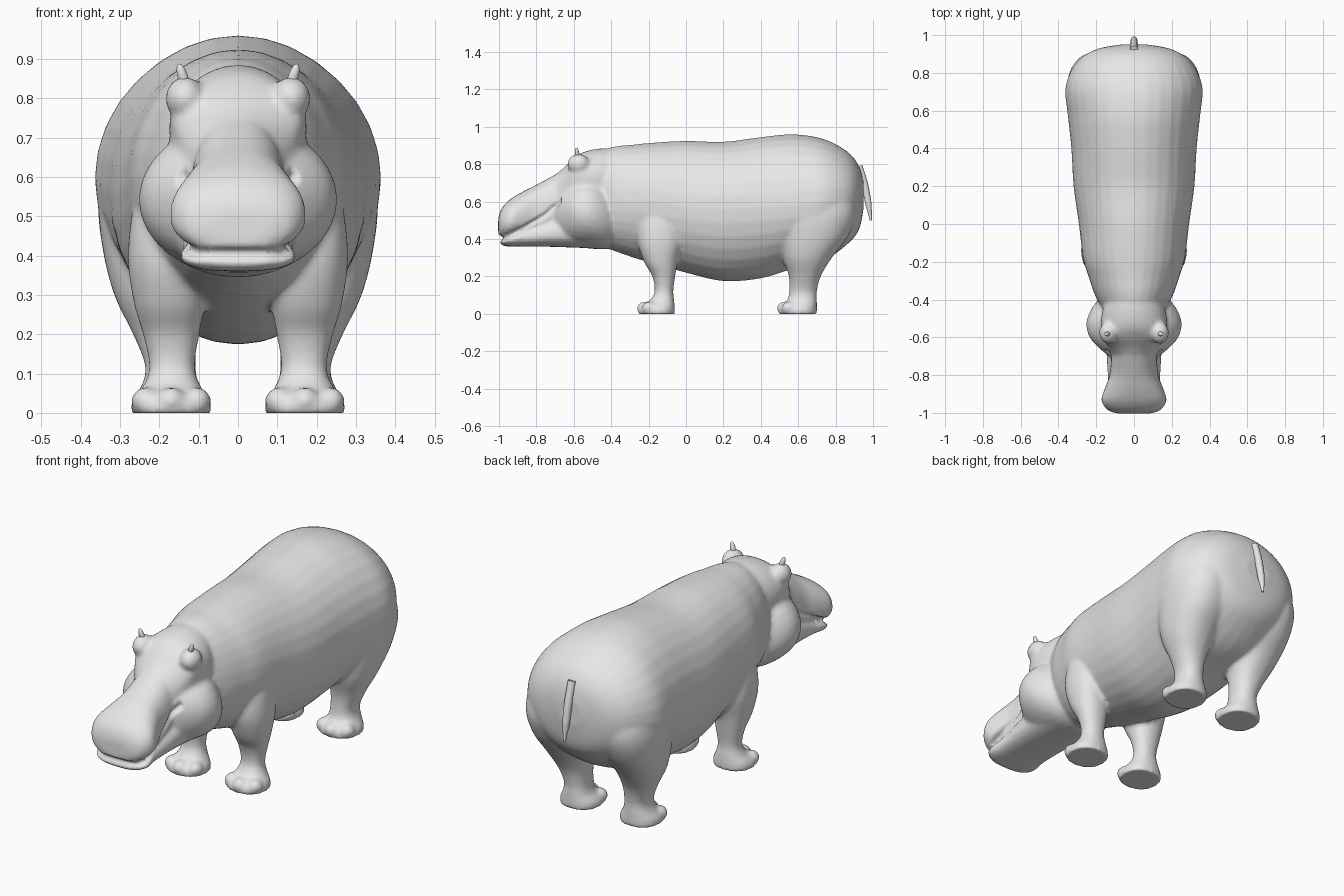
import bpy
import bmesh
from math import cos, sin, pi, copysign
from mathutils import Matrix, Vector

cube = bpy.data.objects.get("Cube")
if cube:
    bpy.data.objects.remove(cube, do_unlink=True)

hide_grey = bpy.data.materials.new("hide_grey")
hide_grey.use_nodes = True
colour = (0.8, 0.8, 0.8, 1)
hide_grey.diffuse_color = colour
hide_grey.node_tree.nodes["Principled BSDF"].inputs["Base Color"].default_value = colour

SIDES = 32


def interpolate_rows(rows, steps=5):
    """Smooth in-between sections passing through every given section."""
    rows = [Vector(r) for r in rows]
    result = []
    for i in range(len(rows) - 1):
        a, b = rows[max(i - 1, 0)], rows[i]
        c, d = rows[i + 1], rows[min(i + 2, len(rows) - 1)]
        for k in range(steps):
            t = k / steps
            result.append(b + (c - a) * t / 2
                          + (a * 2 - b * 5 + c * 4 - d) * t ** 2 / 2
                          + (b * 3 - a - c * 3 + d) * t ** 3 / 2)
    result.append(rows[-1])
    return result


def power(value, exponent):
    return copysign(abs(value) ** exponent, value)


def loft(bm, rows, to_point, squareness=1.0):
    """Skin closed sections: position, centre x, half width, low, middle, high."""
    rings = []
    for pos, centre, half, low, mid, high in interpolate_rows(rows):
        ring = []
        for k in range(SIDES):
            angle = 2 * pi * k / SIDES
            across = centre + half * power(cos(angle), squareness)
            rise = power(sin(angle), squareness)
            along = mid + rise * (high - mid if rise > 0 else mid - low)
            ring.append(bm.verts.new(to_point(across, pos, along)))
        rings.append(ring)
    for lower, upper in zip(rings, rings[1:]):
        for k in range(SIDES):
            n = (k + 1) % SIDES
            bm.faces.new((lower[k], lower[n], upper[n], upper[k]))
    bm.faces.new(rings[0])
    bm.faces.new(rings[-1])


def loft_lengthwise(bm, rows, squareness=1.0):
    rows = [(y, 0, w, low, mid, high) for y, w, low, mid, high in rows]
    loft(bm, rows, lambda x, y, z: (x, y, z), squareness)


def loft_leg(bm, rows, side):
    rows = [(z, x, w, front, (front + back) / 2, back) for z, x, w, front, back in rows]
    loft(bm, rows, lambda x, z, y: (x * side, y, z), 0.9)


def ball(bm, place, size):
    matrix = Matrix.Translation(place) @ Matrix.Diagonal((*size, 1))
    bmesh.ops.create_uvsphere(bm, u_segments=20, v_segments=12, radius=1, matrix=matrix)


def finish(name, bm):
    mesh = bpy.data.meshes.new(name)
    bmesh.ops.recalc_face_normals(bm, faces=bm.faces[:])
    bm.to_mesh(mesh)
    bm.free()
    obj = bpy.data.objects.new(name, mesh)
    bpy.context.collection.objects.link(obj)
    mesh.materials.append(hide_grey)
    mesh.shade_smooth()
    return obj


skin = bmesh.new()

# Barrel trunk from neck to rump
loft_lengthwise(skin, [
    (-.5, .14, .38, .62, .86), (-.38, .205, .335, .6, .895),
    (-.28, .24, .3, .6, .905), (-.18, .27, .27, .6, .915),
    (0, .292, .22, .57, .925), (.2, .32, .175, .56, .92),
    (.4, .332, .19, .57, .945), (.57, .35, .24, .58, .96),
    (.73, .362, .28, .6, .937), (.86, .3, .37, .62, .87),
    (.925, .2, .45, .63, .79), (.95, .07, .57, .64, .7)])

# Heavy jowls
loft_lengthwise(skin, [
    (-.36, .15, .36, .5, .64), (-.44, .22, .345, .52, .72),
    (-.52, .252, .35, .54, .74), (-.6, .235, .36, .55, .72),
    (-.67, .17, .375, .55, .68), (-.72, .1, .42, .54, .62)])

# Skull
loft_lengthwise(skin, [
    (-.36, .13, .5, .72, .88), (-.45, .165, .45, .72, .885),
    (-.54, .175, .45, .73, .868), (-.6, .165, .45, .74, .83),
    (-.66, .13, .45, .66, .775), (-.72, .1, .45, .6, .73)])

# Broad muzzle
loft_lengthwise(skin, [
    (-.6, .11, .42, .55, .8), (-.7, .12, .42, .55, .745),
    (-.8, .13, .42, .52, .69), (-.87, .155, .42, .51, .655),
    (-.93, .173, .41, .5, .62), (-.97, .155, .405, .49, .585),
    (-.993, .125, .41, .48, .55), (-1.004, .08, .425, .47, .51)], 0.85)

# Lower jaw
loft_lengthwise(skin, [
    (-.5, .16, .35, .45, .55), (-.7, .145, .358, .43, .52),
    (-.85, .138, .36, .41, .46), (-.93, .148, .36, .4, .435),
    (-.97, .125, .362, .395, .425), (-.993, .08, .375, .395, .415)], 0.8)

front_leg = [
    (-.006, .17, .1, -.25, -.06), (.03, .17, .1, -.25, -.06),
    (.07, .168, .072, -.195, -.063), (.12, .168, .058, -.168, -.068),
    (.2, .17, .072, -.18, -.058), (.28, .175, .09, -.225, -.045),
    (.4, .18, .1, -.26, -.02), (.55, .16, .1, -.25, -.03),
    (.66, .14, .06, -.2, -.08)]
hind_leg = [
    (-.006, .17, .1, .5, .7), (.03, .17, .1, .5, .7),
    (.07, .172, .073, .54, .7), (.12, .172, .064, .552, .7),
    (.2, .185, .082, .55, .72), (.3, .2, .115, .52, .78),
    (.42, .2, .145, .5, .87), (.55, .2, .155, .5, .91),
    (.7, .18, .14, .55, .87), (.8, .15, .08, .62, .8)]

for side in (-1, 1):
    loft_leg(skin, front_leg, side)
    loft_leg(skin, hind_leg, side)
    # Brow over each eye
    ball(skin, (side * .135, -.575, .8), (.05, .06, .055))
    # Toes
    for toe_y in (-.222, .525):
        for offset in (-1, 0, 1):
            place = (side * .17 + offset * .065, toe_y + abs(offset) * .025, .03)
            ball(skin, place, (.037, .04, .036))

# Fuse everything into one continuous skin
body = finish("body", skin)
remesh = body.modifiers.new("fuse", "REMESH")
remesh.mode = "VOXEL"
remesh.voxel_size = 0.01
remesh.use_smooth_shade = True
blend = body.modifiers.new("blend", "SMOOTH")
blend.factor = 0.5
blend.iterations = 8
bpy.context.view_layer.objects.active = body
body.select_set(True)
for modifier in ("fuse", "blend"):
    bpy.ops.object.modifier_apply(modifier=modifier)

# Mouth crease pressed into the skin, and soles flattened on the ground
mouth = [(-1.1, .4), (-.98, .405), (-.93, .425), (-.87, .455), (-.75, .53), (-.67, .61)]


def mouth_height(y):
    for (y0, z0), (y1, z1) in zip(mouth, mouth[1:]):
        if y0 <= y <= y1:
            return z0 + (z1 - z0) * (y - y0) / (y1 - y0)
    return None


moves = []
for vert in body.data.vertices:
    line = mouth_height(vert.co.y)
    if line is not None:
        depth = 1 - abs(vert.co.z - line) / 0.02
        if depth > 0:
            moves.append((vert.index, vert.normal * depth * 0.018))
for index, push in moves:
    body.data.vertices[index].co -= push
for vert in body.data.vertices:
    vert.co.z = max(vert.co.z, 0)
if not body.data.materials:
    body.data.materials.append(hide_grey)
body.data.shade_smooth()

# Ears
for side, label in ((-1, "right"), (1, "left")):
    bm = bmesh.new()
    ball(bm, (0, 0, 0), (.013, .012, .036))
    ear = finish(label + "_ear", bm)
    ear.location = (side * .14, -.582, .854)
    ear.rotation_euler = (0.1, side * 0.3, 0)

# Tail
curve = bpy.data.curves.new("tail", "CURVE")
curve.dimensions = "3D"
curve.bevel_depth = 0.02
curve.bevel_resolution = 3
curve.use_fill_caps = True
spline = curve.splines.new("BEZIER")
path = [(.925, .79, 1), (.955, .69, 1), (.975, .59, .9), (.988, .5, .3)]
spline.bezier_points.add(len(path) - 1)
for point, (y, z, radius) in zip(spline.bezier_points, path):
    point.co = (0, y, z)
    point.radius = radius
    point.handle_left_type = point.handle_right_type = "AUTO"
tail = bpy.data.objects.new("tail", curve)
curve.materials.append(hide_grey)
bpy.context.collection.objects.link(tail)
